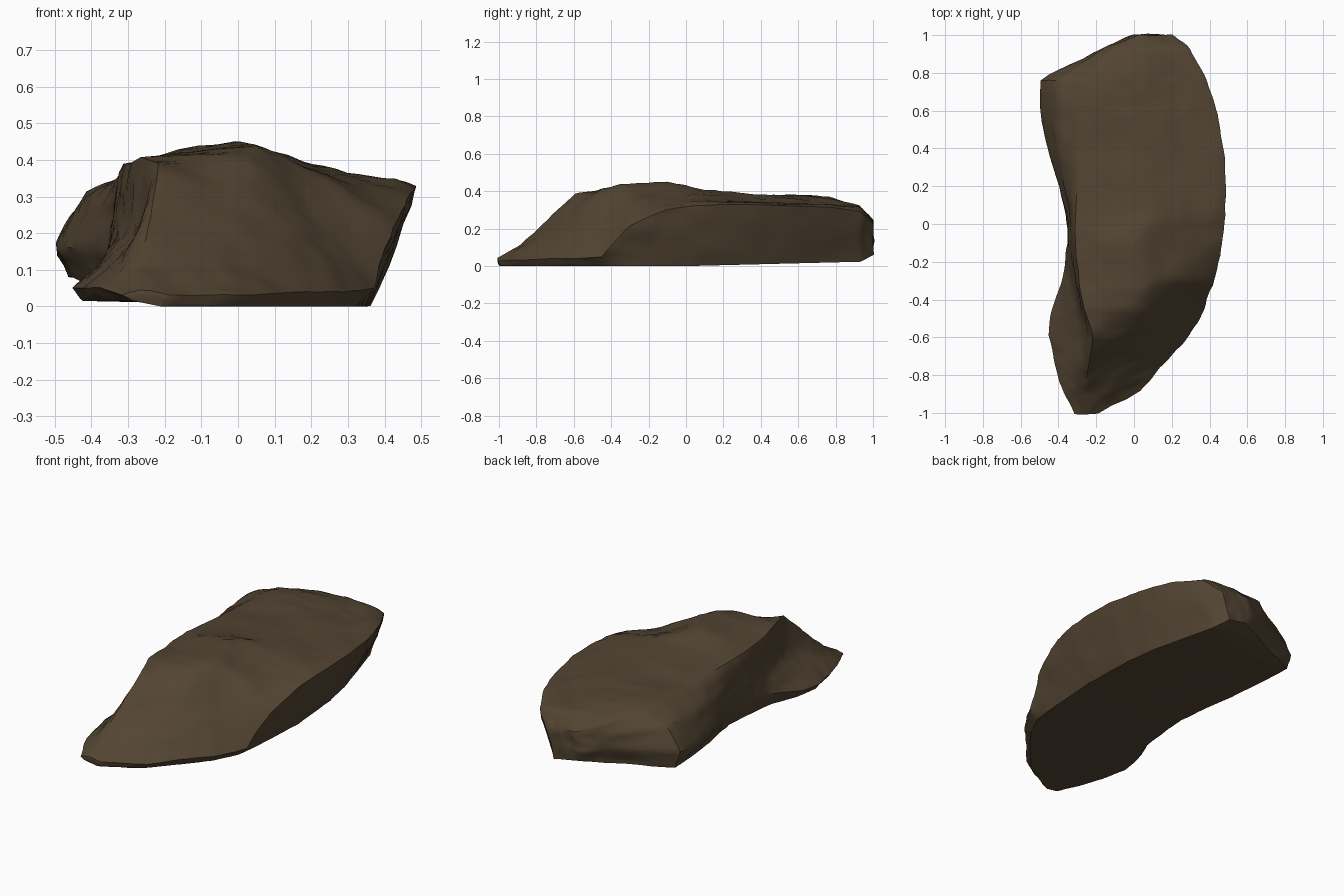
import bpy
import bmesh
from mathutils import Vector, noise

old = bpy.data.objects.get("Cube")
if old:
    bpy.data.objects.remove(old, do_unlink=True)

# Stations from toe to back: y, left rim x z, left wall bulge, ridge x z,
# crown x z, right rim x z, right foot x
STATIONS = [
    (-1.0, -.31, .03, 0, -.27, .04, -.24, .04, -.19, .03, -.21),
    (-.88, -.37, .05, 0, -.27, .11, -.15, .1, .03, .03, 0),
    (-.74, -.42, .05, -.1, -.24, .25, -.06, .18, .16, .04, .13),
    (-.59, -.45, .05, -.18, -.22, .4, .02, .27, .29, .04, .25),
    (-.45, -.43, .06, -.18, -.27, .41, .03, .42, .37, .05, .32),
    (-.3, -.38, .09, -.1, -.3, .39, .06, .445, .43, .22, .34),
    (-.1, -.355, .12, 0, -.32, .39, -.01, .455, .475, .31, .35),
    (.04, -.35, .14, 0, -.32, .385, .1, .42, .5, .335, .36),
    (.36, -.45, .16, .1, -.3, .37, .08, .38, .49, .34, .34),
    (.58, -.5, .16, .17, -.26, .38, .06, .375, .455, .33, .3),
    (.76, -.51, .18, .17, -.25, .365, .05, .36, .385, .32, .25),
    (.93, -.16, .17, .1, -.13, .31, .05, .325, .3, .3, .2),
    (1.0, 0, .14, 0, .02, .25, .1, .25, .2, .22, .15),
]


def section(y, lx, lz, bulge, gx, gz, cx, cz, rx, rz, fx):
    """Closed outline of the rock at one station, starting at the left foot."""
    lobe = min(1, max(0, (y - .1) / .4))
    left_foot = (lx + .02 + lz / 6, y, .015 + .065 * lobe)
    right_foot = (fx, y, .06 if y > .95 else max(0, y) * .025)
    wall = ((lx + gx) / 2 - bulge * (gz - lz), y,
            (lz + gz) / 2 + bulge * (gx - lx))
    step = -.018 if y > -.2 else .012
    shoulder = ((cx + rx) / 2, y, (cz + rz) / 2 + step * (abs(y) < .8))
    return [left_foot, (lx, y, lz), wall, (gx, y, gz), (cx, y, cz),
            shoulder, (rx, y, rz), right_foot]


# Loft the stations into a closed faceted body
bm = bmesh.new()
rings = [[bm.verts.new(p) for p in section(*s)] for s in STATIONS]
for a, b in zip(rings, rings[1:]):
    for i in range(len(a)):
        j = (i + 1) % len(a)
        bm.faces.new((a[i], a[j], b[j], b[i]))
for ring in (rings[0], rings[-1]):
    bm.faces.new(ring)
bmesh.ops.recalc_face_normals(bm, faces=bm.faces[:])

# Refine and lightly soften the broad planes
bmesh.ops.triangulate(bm, faces=[f for f in bm.faces if len(f.verts) > 4])
for cuts in (2, 1):
    bmesh.ops.subdivide_edges(bm, edges=bm.edges[:], cuts=cuts, use_grid_fill=True)
    bmesh.ops.smooth_vert(bm, verts=[v for v in bm.verts if v.co.z > .1], factor=.25,
                          use_axis_x=True, use_axis_y=True, use_axis_z=True)

# Weathering: broad swells, chipped ledges and fine grain, with a flat underside
bm.normal_update()
shift = {}
for v in bm.verts:
    p = v.co
    swell = noise.noise(p * 5) * .008
    ledge = .003 - abs(noise.noise(Vector((p.x * 6, p.y * 6, p.z * 14)))) * .012
    grain = noise.noise(p * 17) * .005
    shift[v] = v.normal * (swell + ledge + grain + .002)
for v, d in shift.items():
    if v.normal.z < -.5:
        d.z = 0
    v.co += d

mesh = bpy.data.meshes.new("rock")
bm.to_mesh(mesh)
bm.free()
rock = bpy.data.objects.new("rock", mesh)
bpy.context.collection.objects.link(rock)

# Brown stone
stone = bpy.data.materials.new("brown stone")
stone.use_nodes = True
colour = (.085, .058, .032, 1)
stone.diffuse_color = colour
stone.node_tree.nodes["Principled BSDF"].inputs["Base Color"].default_value = colour
mesh.materials.append(stone)

bpy.ops.object.select_all(action="DESELECT")
rock.select_set(True)
bpy.context.view_layer.objects.active = rock
bpy.ops.object.shade_smooth_by_angle(angle=.6)
